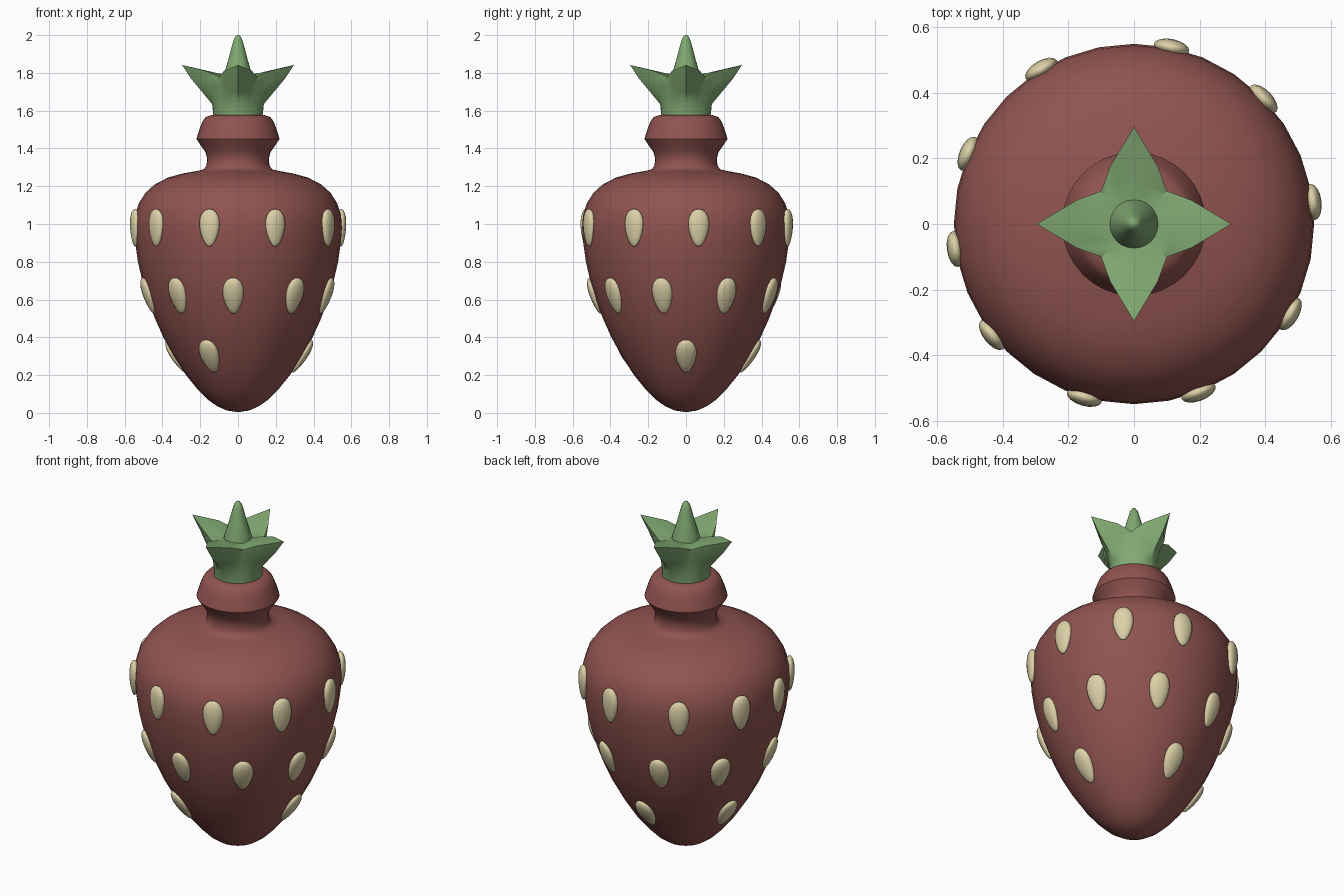
import bpy, bmesh, math
from mathutils import Matrix, Vector

if "Cube" in bpy.data.objects:
    bpy.data.objects.remove(bpy.data.objects["Cube"], do_unlink=True)


def material(name, rgb):
    m = bpy.data.materials.new(name)
    m.use_nodes = True
    m.diffuse_color = (*rgb, 1)
    bsdf = m.node_tree.nodes["Principled BSDF"]
    bsdf.inputs["Base Color"].default_value = (*rgb, 1)
    bsdf.inputs["Roughness"].default_value = 0.7
    return m


RED = material("berry red", (0.28, 0.088, 0.08))
CREAM = material("seed cream", (0.72, 0.64, 0.39))
GREEN = material("leaf green", (0.22, 0.40, 0.17))


def finish(bm, name, mat, angle):
    """Turn a bmesh into a smooth-shaded object."""
    bmesh.ops.recalc_face_normals(bm, faces=bm.faces)
    mesh = bpy.data.meshes.new(name)
    bm.to_mesh(mesh)
    bm.free()
    mesh.materials.append(mat)
    ob = bpy.data.objects.new(name, mesh)
    bpy.context.collection.objects.link(ob)
    bpy.ops.object.select_all(action="DESELECT")
    ob.select_set(True)
    bpy.context.view_layer.objects.active = ob
    bpy.ops.object.shade_smooth_by_angle(angle=math.radians(angle))
    return ob


def skin(bm, rings):
    """Bridge equal closed rings of points and cap both ends."""
    loops = [[bm.verts.new(p) for p in ring] for ring in rings]
    n = len(loops[0])
    for a, b in zip(loops, loops[1:]):
        for i in range(n):
            j = (i + 1) % n
            bm.faces.new((a[i], a[j], b[j], b[i]))
    bm.faces.new(loops[0][::-1])
    bm.faces.new(loops[-1])


def circle(r, z, n):
    return [(r * math.cos(math.tau * i / n), r * math.sin(math.tau * i / n), z)
            for i in range(n)]


def lathe(name, profile, n, mat, angle):
    bm = bmesh.new()
    skin(bm, [circle(r, z, n) for r, z in profile])
    return finish(bm, name, mat, angle)


# Berry body with neck and lip
BODY = [(0.01, 0.005), (0.06, 0.013), (0.11, 0.035), (0.16, 0.07), (0.21, 0.12),
        (0.275, 0.2), (0.34, 0.3), (0.395, 0.4), (0.44, 0.5), (0.477, 0.6),
        (0.507, 0.7), (0.53, 0.8), (0.544, 0.9), (0.55, 0.98), (0.545, 1.05),
        (0.525, 1.11), (0.49, 1.165), (0.44, 1.21), (0.37, 1.246), (0.29, 1.268),
        (0.22, 1.28), (0.18, 1.29), (0.167, 1.31), (0.163, 1.345), (0.172, 1.38),
        (0.2, 1.42), (0.22, 1.45), (0.205, 1.5), (0.187, 1.545), (0.17, 1.567),
        (0.14, 1.577)]
lathe("berry_body", BODY, 32, RED, 50)


def body_radius(z):
    for (r0, z0), (r1, z1) in zip(BODY, BODY[1:]):
        if z0 <= z <= z1:
            return r0 + (r1 - r0) * (z - z0) / (z1 - z0)


# Seed: flattened drop, blunt above and narrow below
bm = bmesh.new()
bmesh.ops.create_uvsphere(bm, u_segments=16, v_segments=10, radius=1)
for v in bm.verts:
    taper = 1 + 0.25 * v.co.z
    v.co = Vector((0.054 * v.co.x * taper, 0.026 * v.co.y * taper, 0.1 * v.co.z))
seed = finish(bm, "seed", CREAM, 60)

# Rows of seeds laid on the body: height and compass angles
ROWS = [(0.98, (78, 44, 7, -30, -69, -106, -142, -172, 157, 121)),
        (0.62, (-93, -131, -169, 147, 108, 66, 26, -15, -52)),
        (0.30, (0, 87, 164, -116))]
for z, angles in ROWS:
    slope = (body_radius(z + 0.06) - body_radius(z - 0.06)) / 0.12
    for deg in angles:
        a = math.radians(deg)
        radial = Vector((math.cos(a), math.sin(a), 0))
        up = (radial * slope + Vector((0, 0, 1))).normalized()
        side = Vector((math.sin(a), -math.cos(a), 0))
        out = up.cross(side)
        pose = Matrix((side, out, up)).transposed().to_4x4()
        pose.translation = radial * body_radius(z) + Vector((0, 0, z))
        copy = bpy.data.objects.new("seed", seed.data)
        copy.matrix_world = pose
        bpy.context.collection.objects.link(copy)
bpy.data.objects.remove(seed)

# Leaf crown: each ring gives (radius, height) at leaf tip, leaf shoulder, valley
CROWN = [((0.13, 1.57), (0.13, 1.57), (0.13, 1.57)),
         ((0.137, 1.635), (0.135, 1.635), (0.13, 1.635)),
         ((0.195, 1.705), (0.155, 1.7), (0.132, 1.7)),
         ((0.245, 1.765), (0.18, 1.75), (0.137, 1.745)),
         ((0.297, 1.842), (0.19, 1.812), (0.142, 1.78)),
         ((0.17, 1.81), (0.125, 1.80), (0.11, 1.785)),
         ((0.06, 1.785), (0.06, 1.785), (0.06, 1.785))]
rings = []
for tip, shoulder, valley in CROWN:
    ring = []
    for i, (r, z) in enumerate((tip, shoulder, valley, shoulder) * 4):
        a = math.tau * i / 16
        ring.append((r * math.cos(a), r * math.sin(a), z))
    rings.append(ring)
bm = bmesh.new()
skin(bm, rings)
finish(bm, "leaf_crown", GREEN, 40)

# Central stem spike
lathe("stem_spike", [(0.076, 1.775), (0.072, 1.8), (0.05, 1.875), (0.03, 1.95),
                     (0.02, 1.983), (0.01, 1.997), (0.003, 2.0)], 24, GREEN, 50)
